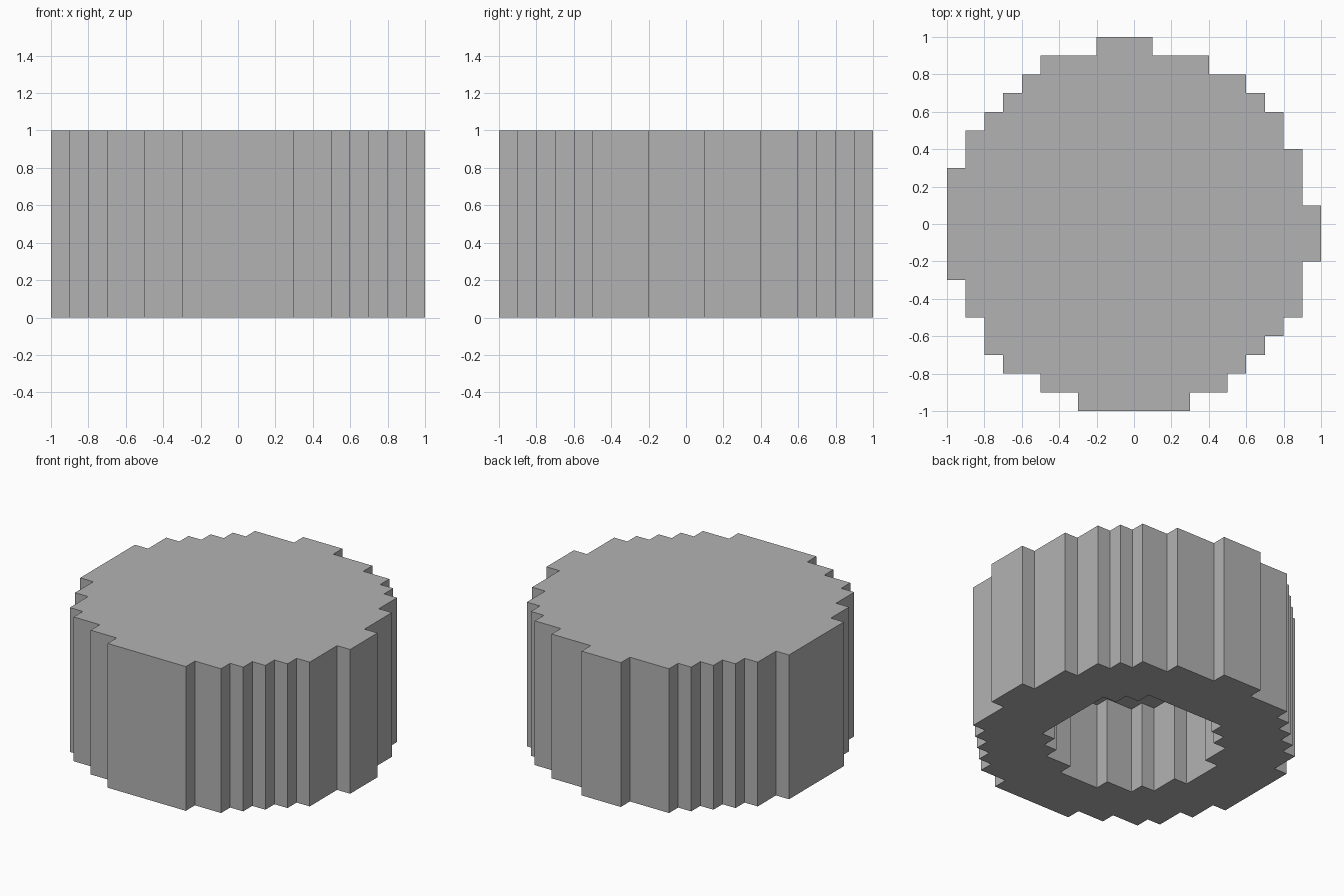
import bpy
import bmesh

CELL = 0.1    # width of one step in the outlines
HEIGHT = 1.0
RECESS = 0.6  # depth of the hollow underneath

default_cube = bpy.data.objects.get("Cube")
if default_cube:
    bpy.data.objects.remove(default_cube, do_unlink=True)

grey = bpy.data.materials.new("plain_grey")
grey.use_nodes = True
grey.diffuse_color = (0.45, 0.45, 0.45, 1)
grey.node_tree.nodes["Principled BSDF"].inputs["Base Color"].default_value = (0.45, 0.45, 0.45, 1)

# Stepped outlines, anticlockwise: alternating x and y values, in cells
OUTER = [3, -9, 5, -8, 6, -7, 7, -6, 8, -5, 9, -2, 10, 1,
         9, 4, 8, 6, 7, 7, 6, 8, 4, 9, 1, 10,
         -2, 9, -5, 8, -6, 7, -7, 6, -8, 5, -9, 3, -10, -3,
         -9, -5, -8, -7, -7, -8, -5, -9, -3, -10]
INNER = [1, -5, 3, -4, 4, -3, 5, 3, 4, 4, 3, 5,
         -3, 4, -4, 3, -5, 1, -6, -2, -5, -4, -4, -5, -2, -6]


def stepped_outline(moves):
    """Walk along x then y in turn and return the corner points."""
    y = moves[-1]
    points = []
    for x, next_y in zip(moves[::2], moves[1::2]):
        points += [(x * CELL, y * CELL), (x * CELL, next_y * CELL)]
        y = next_y
    return points


def prism(name, moves, bottom, top):
    """Extrude a stepped outline straight up into a closed solid."""
    bm = bmesh.new()
    base = bm.faces.new([bm.verts.new((x, y, bottom)) for x, y in stepped_outline(moves)])
    extruded = bmesh.ops.extrude_face_region(bm, geom=[base], use_keep_orig=True)["geom"]
    raised = [item for item in extruded if isinstance(item, bmesh.types.BMVert)]
    bmesh.ops.translate(bm, verts=raised, vec=(0, 0, top - bottom))
    bmesh.ops.recalc_face_normals(bm, faces=bm.faces)
    mesh = bpy.data.meshes.new(name)
    bm.to_mesh(mesh)
    bm.free()
    mesh.materials.append(grey)
    obj = bpy.data.objects.new(name, mesh)
    bpy.context.collection.objects.link(obj)
    return obj


# Round stepped block with a matching hollow cut into its underside
body = prism("stepped_round_block", OUTER, 0, HEIGHT)
cutter = prism("recess_cutter", INNER, -CELL, RECESS)
cutter.hide_render = True

cut = body.modifiers.new("recess", "BOOLEAN")
cut.operation = "DIFFERENCE"
cut.solver = "EXACT"
cut.object = cutter
bpy.context.view_layer.objects.active = body
bpy.ops.object.modifier_apply(modifier=cut.name)
bpy.data.objects.remove(cutter, do_unlink=True)
